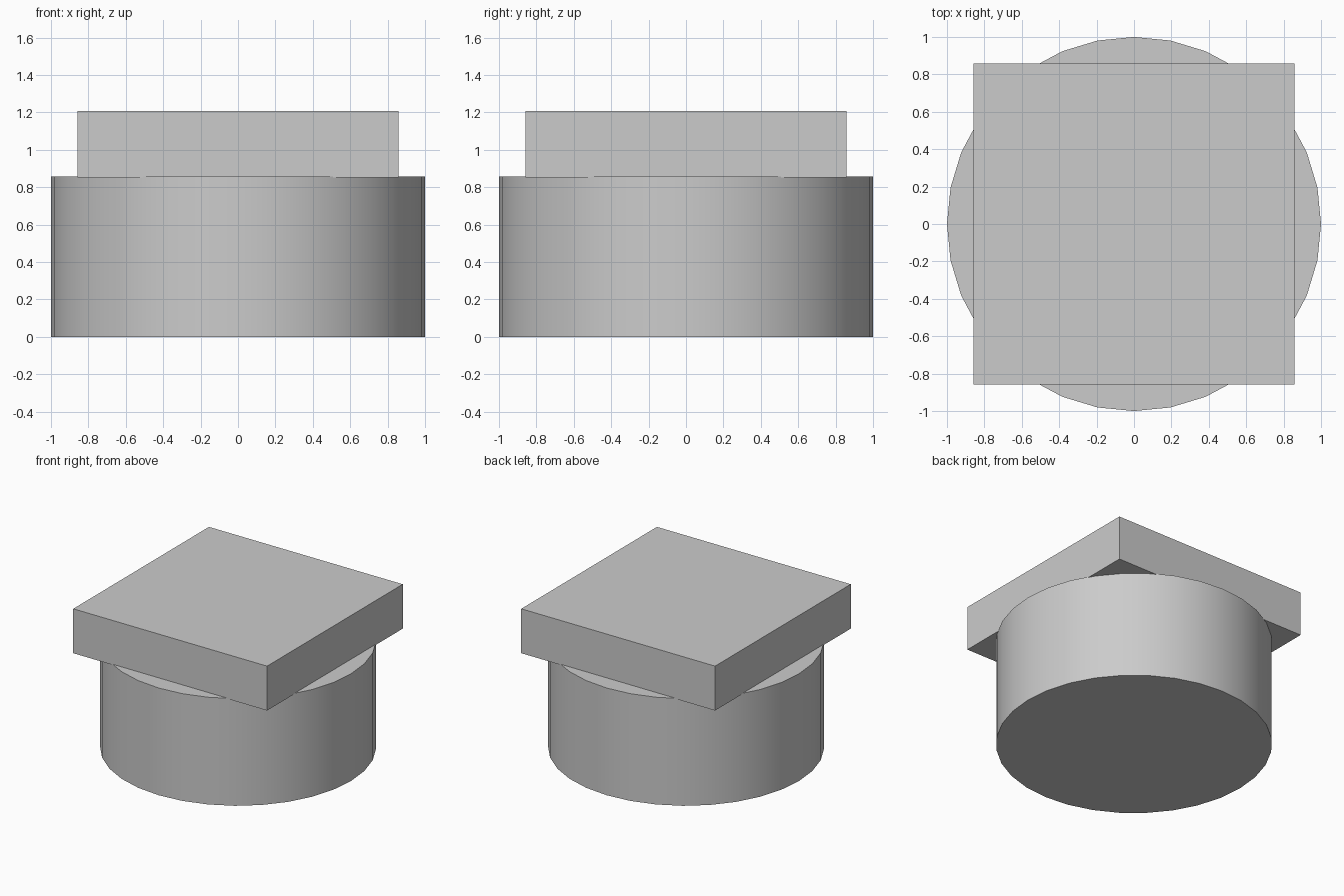
import bpy
import math

default = bpy.data.objects.get("Cube")
if default:
    bpy.data.objects.remove(default, do_unlink=True)

# Plain grey shared by both parts
grey = bpy.data.materials.new("plain_grey")
grey.use_nodes = True
colour = (0.6, 0.6, 0.6, 1)
grey.diffuse_color = colour
grey.node_tree.nodes["Principled BSDF"].inputs["Base Color"].default_value = colour

BODY_HEIGHT = 0.857
SLAB_BOTTOM, SLAB_TOP, SLAB_WIDTH = 0.852, 1.207, 1.714


def finish(name):
    obj = bpy.context.object
    obj.name = name
    obj.data.materials.append(grey)
    return obj


# Round body with smooth sides and sharp rims
bpy.ops.mesh.primitive_cylinder_add(
    vertices=32, radius=1, depth=BODY_HEIGHT, location=(0, 0, BODY_HEIGHT / 2))
finish("round_body")
bpy.ops.object.shade_smooth_by_angle(angle=math.radians(30))

# Square slab, sunk slightly into the body
bpy.ops.mesh.primitive_cube_add(
    size=1, location=(0, 0, (SLAB_BOTTOM + SLAB_TOP) / 2))
slab = finish("square_top_slab")
slab.scale = (SLAB_WIDTH, SLAB_WIDTH, SLAB_TOP - SLAB_BOTTOM)
bpy.ops.object.transform_apply(location=False, rotation=False, scale=True)
